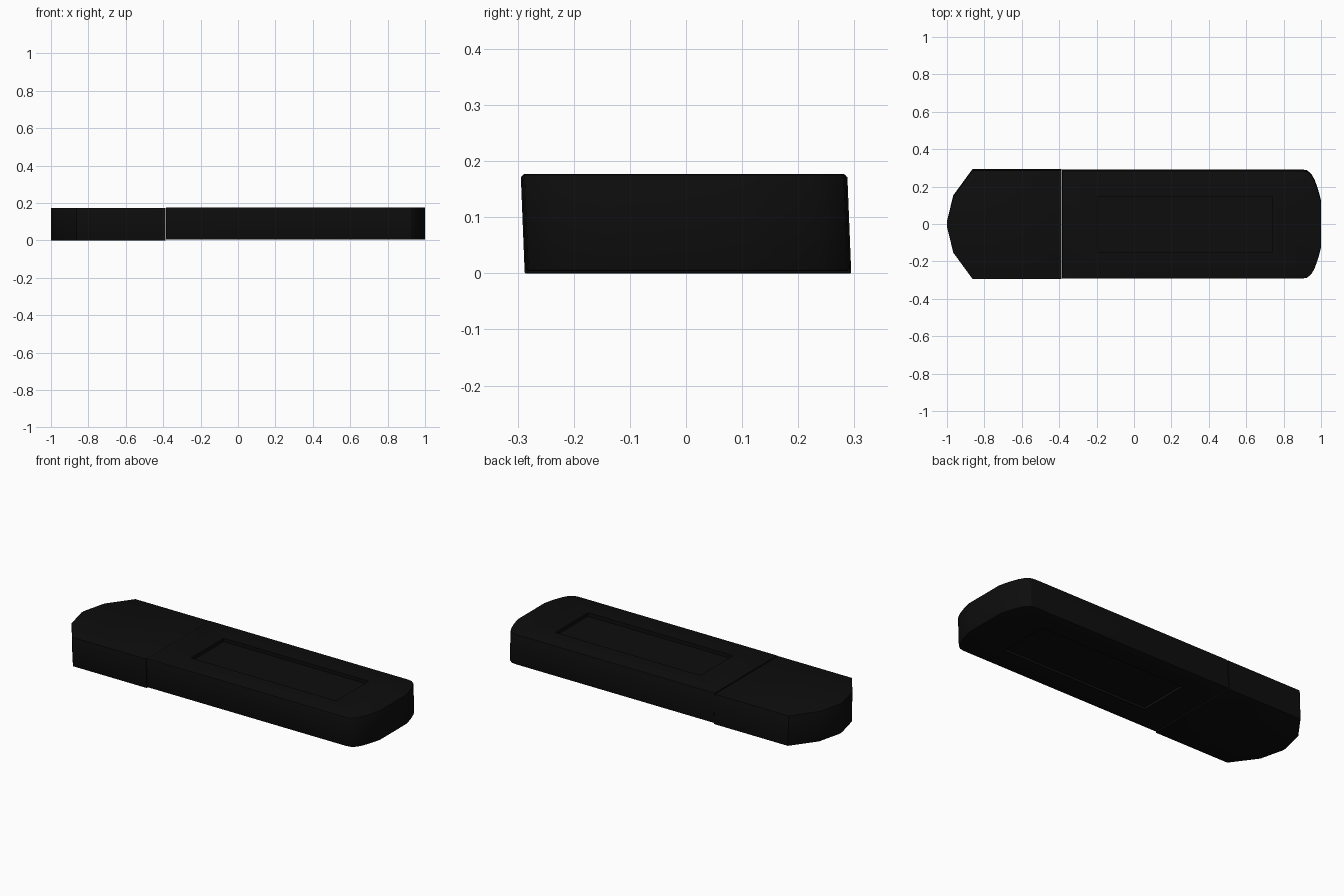
import bpy, bmesh

if "Cube" in bpy.data.objects:
    bpy.data.objects.remove(bpy.data.objects["Cube"])

LEAN = -0.04          # slight sideways lean of the side walls
MID_Z = 0.088

black = bpy.data.materials.new("black_plastic")
black.diffuse_color = (0.004, 0.004, 0.004, 1)
black.use_nodes = True
black.node_tree.nodes["Principled BSDF"].inputs["Base Color"].default_value = black.diffuse_color


def slab(name, half_outline, z0, z1, bevel=0.0):
    """Extrude an outline mirrored across y, with chamfered top and bottom rims."""
    pts = half_outline + [(x, -y) for x, y in reversed(half_outline)]
    bm = bmesh.new()
    base = bm.faces.new([bm.verts.new((x, y, z0)) for x, y in pts])
    ext = bmesh.ops.extrude_face_region(bm, geom=[base], use_keep_orig=True)
    for v in ext["geom"]:
        if isinstance(v, bmesh.types.BMVert):
            v.co.z = z1
    bmesh.ops.recalc_face_normals(bm, faces=bm.faces)
    if bevel:
        rim = [e for e in bm.edges if abs(e.verts[0].co.z - e.verts[1].co.z) < 1e-5]
        bmesh.ops.bevel(bm, geom=rim, offset=bevel, segments=2, profile=0.5, affect='EDGES')
    for v in bm.verts:
        v.co.y += LEAN * (v.co.z - MID_Z)
    me = bpy.data.meshes.new(name)
    bm.to_mesh(me)
    bm.free()
    ob = bpy.data.objects.new(name, me)
    bpy.context.collection.objects.link(ob)
    me.materials.append(black)
    return ob


def activate(ob):
    bpy.ops.object.select_all(action='DESELECT')
    ob.select_set(True)
    bpy.context.view_layer.objects.active = ob


# Main body with rounded tail
body = slab("drive_body", [(-0.385, 0.289), (0.895, 0.289), (0.925, 0.284), (0.948, 0.265),
                           (0.965, 0.235), (0.98, 0.195), (0.992, 0.155), (1.0, 0.12)],
            0.004, 0.177, 0.005)

# Label recesses on the top and underside
for name, z0, z1 in (("top_recess_cutter", 0.157, 0.25), ("bottom_recess_cutter", -0.08, 0.018)):
    cutter = slab(name, [(-0.195, 0.15), (0.74, 0.15)], z0, z1)
    cutter.hide_render = True
    activate(body)
    mod = body.modifiers.new("recess", 'BOOLEAN')
    mod.operation = 'DIFFERENCE'
    mod.solver = 'EXACT'
    mod.object = cutter
    bpy.ops.object.modifier_apply(modifier=mod.name)
    bpy.data.objects.remove(cutter)

# Faceted cap
cap = slab("drive_cap", [(-0.387, 0.291), (-0.863, 0.291), (-0.966, 0.15), (-1.0, 0.012)],
           0.0, 0.173, 0.002)

for ob in (body, cap):
    activate(ob)
    bpy.ops.object.shade_smooth_by_angle(angle=0.4)
